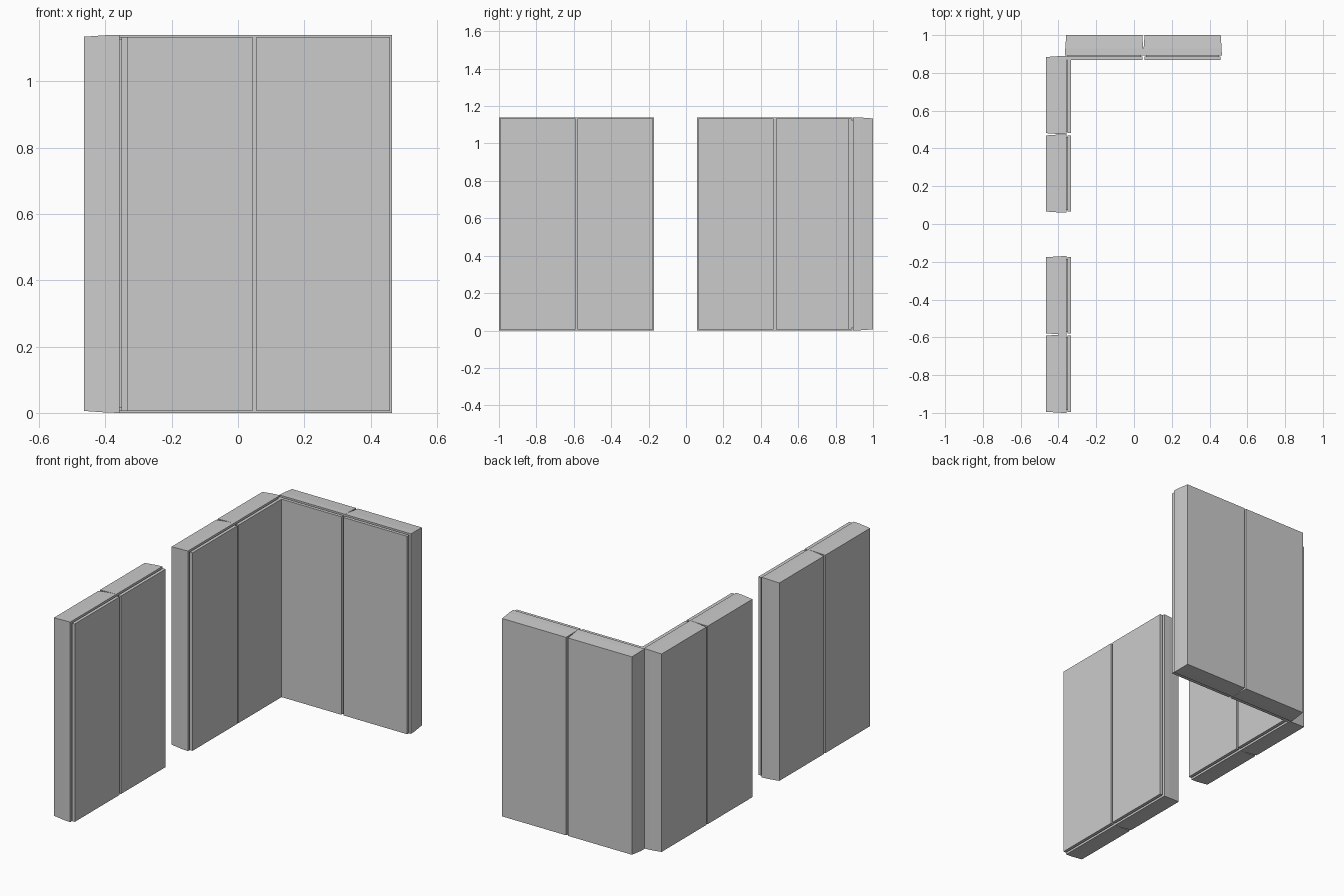
import bpy, bmesh
from mathutils import Matrix, Vector
from math import pi

if "Cube" in bpy.data.objects:
    bpy.data.objects.remove(bpy.data.objects["Cube"])

W, H = 0.415, 1.14   # overall width and height of one cabinet


def loft(name, sections, place):
    """Closed solid through rectangles: each section is (depth, inset)."""
    bm = bmesh.new()
    rings = []
    for d, i in sections:
        x, lo, hi = W / 2 - i, i, H - i
        rings.append([bm.verts.new(place @ Vector(p)) for p in
                      ((-x, d, lo), (x, d, lo), (x, d, hi), (-x, d, hi))])
    for a, b in zip(rings, rings[1:]):
        for k in range(4):
            n = (k + 1) % 4
            bm.faces.new((a[k], a[n], b[n], b[k]))
    bm.faces.new(rings[0])
    bm.faces.new(rings[-1])
    bmesh.ops.recalc_face_normals(bm, faces=bm.faces)
    mesh = bpy.data.meshes.new(name)
    bm.to_mesh(mesh)
    bm.free()
    bpy.context.collection.objects.link(bpy.data.objects.new(name, mesh))


def cabinet(x, y, angle):
    """Flat wall cabinet; local front is -y, origin at middle of front face."""
    place = Matrix.Translation((x, y, 0)) @ Matrix.Rotation(angle, 4, 'Z')
    # tapered shell with a straight front lip
    loft("cabinet_body", [(0.025, 0), (0.062, 0.001), (0.132, 0.006)], place)
    # recessed seal between shell and door
    loft("door_seal", [(0.017, 0.014), (0.026, 0.014)], place)
    # door panel
    loft("door", [(0, 0.006), (0.018, 0.006)], place)


# back row, facing the front
for i in range(2):
    cabinet(-0.365 + W * (i + 0.5), 0.868, 0)
# two left-hand pairs, facing right
for start in (-1.0, 0.06):
    for i in range(2):
        cabinet(-0.333, start + W * (i + 0.5), pi / 2)
